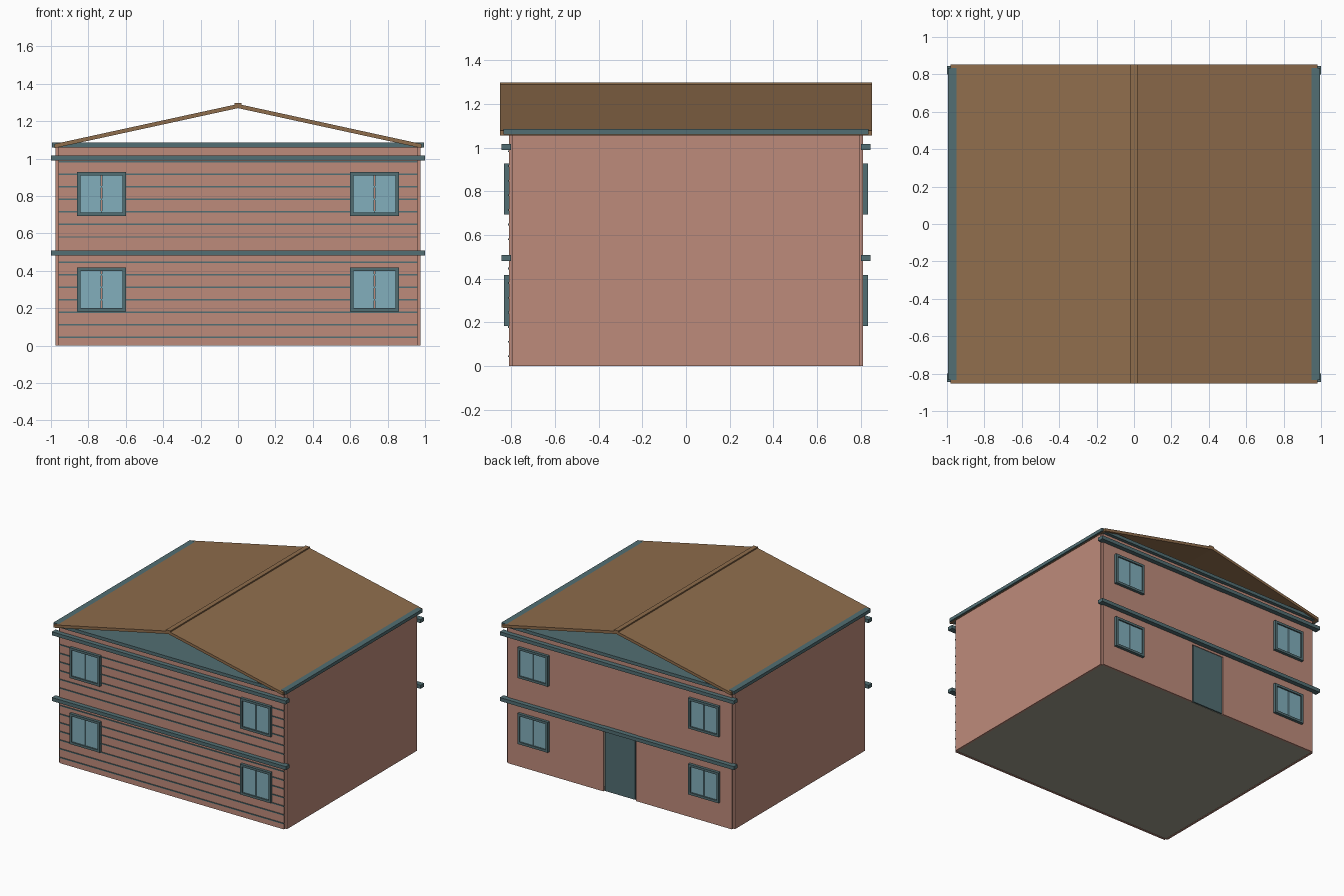
import bpy
import bmesh
from mathutils import Matrix, Vector

cube = bpy.data.objects.get("Cube")
if cube:
    bpy.data.objects.remove(cube, do_unlink=True)


def linear(c):
    c /= 255
    return c / 12.92 if c <= 0.04045 else ((c + 0.055) / 1.055) ** 2.4


def material(name, *rgb):
    mat = bpy.data.materials.new(name)
    mat.use_nodes = True
    col = tuple(linear(c) for c in rgb) + (1,)
    mat.diffuse_color = col
    mat.node_tree.nodes["Principled BSDF"].inputs["Base Color"].default_value = col
    return mat


PINK = material("wall pink", 190, 139, 123)
TEAL = material("trim slate", 82, 110, 115)
GLASS = material("window blue", 130, 175, 188)
ROOF = material("roof brown", 143, 109, 76)
FLOOR = material("floor grey", 160, 158, 141)


def boxes(name, mat, *spans):
    """One object made of boxes, each given as (x0, x1, y0, y1, z0, z1)."""
    bm = bmesh.new()
    for x0, x1, y0, y1, z0, z1 in spans:
        centre = Vector((x0 + x1, y0 + y1, z0 + z1)) / 2
        size = (abs(x1 - x0), abs(y1 - y0), z1 - z0, 1)
        bmesh.ops.create_cube(bm, size=1, matrix=Matrix.Translation(centre) @ Matrix.Diagonal(size))
    mesh = bpy.data.meshes.new(name)
    bm.to_mesh(mesh)
    bm.free()
    mesh.materials.append(mat)
    obj = bpy.data.objects.new(name, mesh)
    bpy.context.collection.objects.link(obj)
    return obj


def extrusion(name, mat, profile, half):
    """Extrude an (x, z) outline along y."""
    bm = bmesh.new()
    face = bm.faces.new([bm.verts.new((x, -half, z)) for x, z in profile])
    out = bmesh.ops.extrude_face_region(bm, geom=[face])
    bmesh.ops.translate(bm, vec=(0, 2 * half, 0),
                        verts=[v for v in out["geom"] if isinstance(v, bmesh.types.BMVert)])
    bmesh.ops.recalc_face_normals(bm, faces=bm.faces)
    mesh = bpy.data.meshes.new(name)
    bm.to_mesh(mesh)
    bm.free()
    mesh.materials.append(mat)
    bpy.context.collection.objects.link(bpy.data.objects.new(name, mesh))


WX, WY, T, TOP = 0.975, 0.81, 0.015, 1.06
IX, IY = WX - T, WY - T

# Floor and attic slab
boxes("floor", FLOOR, (-IX, IX, -IY, IY, 0.003, 0.02))
boxes("attic_slab", TEAL, (-0.995, 0.995, -0.835, 0.835, TOP, 1.085))

# Walls
for name, s in (("left", 1), ("right", -1)):
    boxes(name + "_wall", PINK, (s * IX, s * WX, -IY, IY, 0, TOP))
boxes("front_wall", PINK, (-IX, IX, -WY, -IY, 0, TOP))
boxes("back_wall", PINK, (-IX, -0.14, IY, WY, 0, TOP), (0.14, IX, IY, WY, 0, TOP))
boxes("back_middle_panel", PINK, (-0.14, 0.14, IY, WY - 0.003, 0.465, TOP))

# Back door
boxes("back_door", TEAL, (-0.13, 0.13, IY, WY - 0.004, 0.005, 0.462))

# Horizontal siding strips on the front
step = 0.067
boxes("siding_strips", TEAL, *[
    (-IX, IX, -WY - 0.005, -WY, 0.041 + i * step, 0.049 + i * step) for i in range(15) if i != 7])

# Storey bands and windows on front and back
for side, s in (("front", -1), ("back", 1)):
    for level, z in (("lower", 0.482), ("upper", 0.99)):
        boxes(f"{side}_{level}_band", TEAL, (-1, 1, s * 0.8, s * 0.845, z, z + 0.027))
    for level, z in (("lower", 0.183), ("upper", 0.693)):
        for hand, x in (("right", -0.73), ("left", 0.73)):
            name = f"{side}_{level}_{hand}_window"
            a, b, h, f = 0.13, 0.112, 0.235, 0.018
            y0, y1 = s * WY, s * 0.832
            boxes(name + "_frame", TEAL,
                  (x - a, x - b, y0, y1, z, z + h), (x + b, x + a, y0, y1, z, z + h),
                  (x - b, x + b, y0, y1, z, z + f), (x - b, x + b, y0, y1, z + h - f, z + h))
            boxes(name + "_panes", GLASS,
                  (x - b, x - 0.003, y0, s * 0.822, z + f, z + h - f),
                  (x + 0.003, x + b, y0, s * 0.822, z + f, z + h - f))

# Gabled roof with open ends, and its ridge cap
EX, EZ, RZ, RT = 0.982, 1.078, 1.292, 0.022
extrusion("roof", ROOF, [(-EX, EZ), (0, RZ), (EX, EZ), (EX, EZ - RT), (0, RZ - RT), (-EX, EZ - RT)], 0.852)
boxes("ridge_cap", ROOF, (-0.018, 0.018, -0.852, 0.852, 1.276, 1.298))
